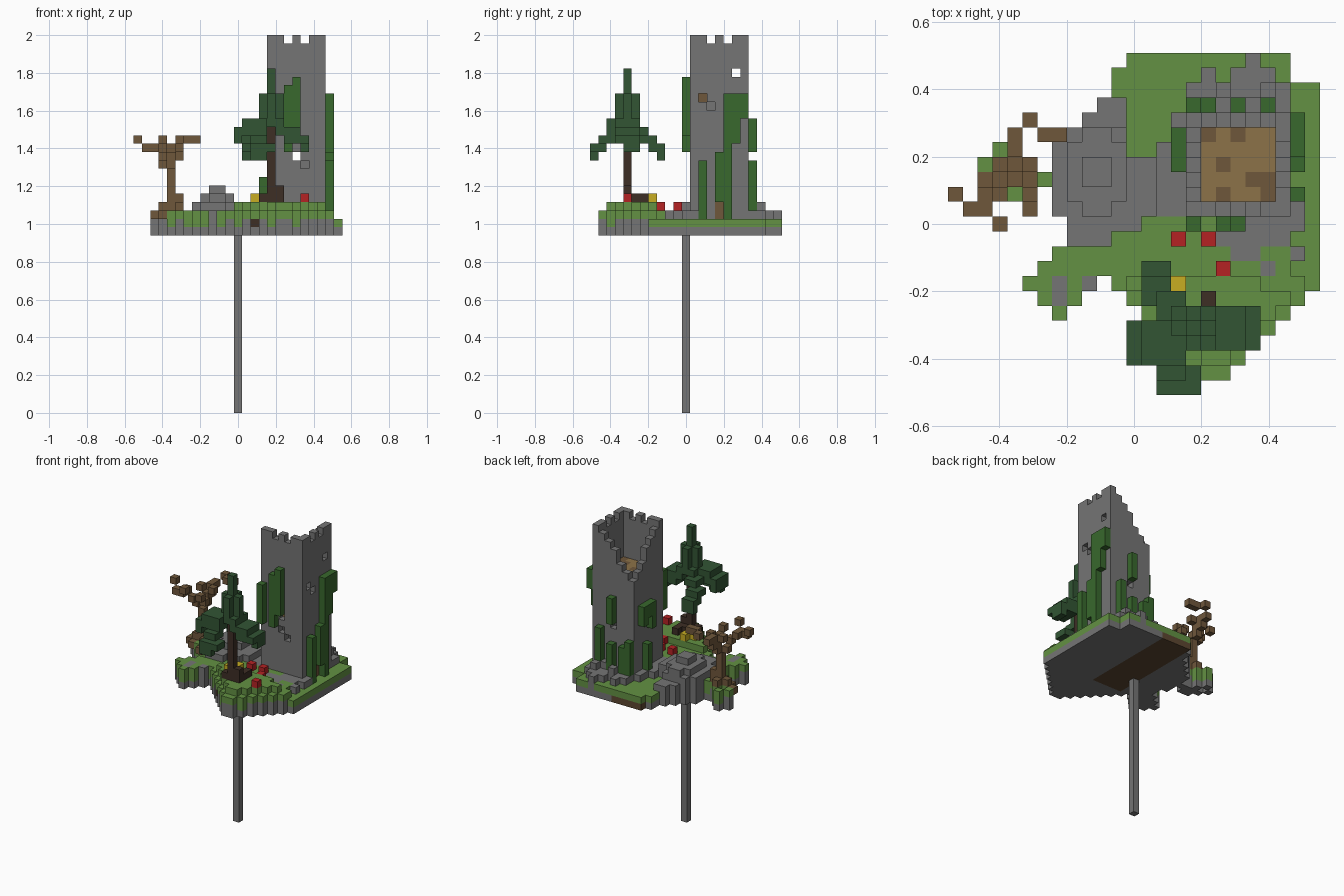
import bpy
import bmesh
import random
from mathutils import Vector

random.seed(4)
cube = bpy.data.objects.get("Cube")
if cube:
    bpy.data.objects.remove(cube)

UNIT = 0.0442              # edge of one block
BASE = 2 - 24 * UNIT       # underside of the island


def material(name, code):
    """Flat material from a hex colour, stored as linear values."""
    channels = [int(code[n:n + 2], 16) / 255 for n in (0, 2, 4)]
    colour = [c / 12.92 if c < 0.04 else ((c + 0.055) / 1.055) ** 2.4 for c in channels] + [1]
    mat = bpy.data.materials.new(name)
    mat.use_nodes = True
    mat.diffuse_color = colour
    mat.node_tree.nodes["Principled BSDF"].inputs["Base Color"].default_value = colour
    return mat


MATERIALS = {
    "stone": material("stone", "757575"),
    "grass": material("grass", "639143"),
    "vine": material("vine", "38682d"),
    "needles": material("needles", "325534"),
    "dead wood": material("dead wood", "6f573b"),
    "planks": material("planks", "8c7248"),
    "bark": material("bark", "3d2e25"),
    "red": material("red petals", "b52224"),
    "yellow": material("yellow petals", "c8ae22"),
    "soil": material("soil", "5c4630"),
}
blocks = {}                # grid cell -> (part, colour)
ground = {}                # grid column -> (surface, height)


def span(s):
    """Inclusive range from a pair, or a single number."""
    low, high = s if isinstance(s, tuple) else (s, s)
    return range(low, high + 1)


def put(part, colour, *cells):
    for cell in cells:
        blocks[cell] = (part, colour)


def fill(part, colour, xs, ys, zs):
    put(part, colour, *[(x, y, z) for x in span(xs) for y in span(ys) for z in span(zs)])


def land(surface, height, xs, ys):
    for x in span(xs):
        for y in span(ys):
            ground[x, y] = (surface, height)


# Low meadow at the back and left side
land("grass", 1, (0, 10), (10, 11))
land("grass", 1, -1, (9, 10))
land("grass", 1, (0, 12), (-3, 9))
land("grass", 1, 12, -4)

# Raised lawn in front, tapering to a point
land("grass", 2, (-4, 7), (-1, 0))
land("grass", 2, (-5, 10), -2)
land("grass", 2, (-6, 10), -3)
land("grass", 2, (-1, 11), -4)
land("grass", 3, (0, 8), -4)
for y in range(-10, -4):
    left, right = -5 - y, 16 + y
    land("grass", 2, (left, right), y)
    if y > -10:
        land("grass", 3, (left + 1, right - 1), y)

# Ragged spur at the front right corner and banks under the dead tree
land("grass", 2, (-7, -4), -4)
land("grass", 2, (-6, -4), -5)
land("grass", 2, -5, -6)
land("stone", 2, -5, (-5, -4))
land("stone", 2, -3, -4)
land("grass", 2, (-9, -6), 3)
land("grass", 2, (-8, -7), 2)
land("grass", 2, -10, 4)
land("grass", 2, -8, 4)
land("grass", 2, -9, 5)

# Rubble hill, rising in steps
land("stone", 2, (-3, -1), 7)
land("stone", 2, (-2, -1), 8)
land("stone", 3, (-5, 1), (1, 4))
land("stone", 3, (-5, -1), 5)
land("stone", 3, (-4, -1), 6)
land("stone", 3, (-4, 0), 0)
land("stone", 3, (-4, -2), -1)
land("stone", 4, (-4, -1), (2, 5))
land("stone", 4, (-3, -2), (1, 6))
land("stone", 5, (-3, -2), (3, 4))

# Footing and loose stones around the tower
land("stone", 2, (2, 3), (1, 5))
land("stone", 2, 3, (6, 7))
land("stone", 2, (4, 10), (1, 9))
land("stone", 2, (8, 10), 0)
land("stone", 2, (6, 10), -1)
land("stone", 2, (7, 8), -2)
land("stone", 2, 9, -3)
land("stone", 2, 11, (0, 1))
land("stone", 2, 11, -2)
land("stone", 2, (7, 9), 10)
land("stone", 2, 5, 10)
land("stone", 2, 8, 11)
for x in (4, 6, 8, 9):
    land("stone", 3, x, random.choice((8, 9)))

# Raise the island: turf on top, mixed layers below, stone underside
for (x, y), (surface, height) in ground.items():
    for z in range(height + 1):
        green = surface == "grass" and z > 0 and (z == height or random.random() < 0.5)
        put("island", "grass" if green else "stone", (x, y, z))
fill("island", "soil", (0, 4), (-3, 11), 0)
put("island", "bark", (2, -7, 1))

# Tower: hollow square shaft, crenels on top, back corner crumbled
X0, X1, Y0, Y1 = 4, 10, 1, 7
for x in range(X0, X1 + 1):
    for y in range(Y0, Y1 + 1):
        if X0 < x < X1 and Y0 < y < Y1:
            continue
        along = x if y in (Y0, Y1) else y + 3
        gap = x - X0 + Y1 - y
        limit = 22 if along in (6, 8) else 23
        if x == X0 or y == Y1:
            limit = min(limit, 16 + gap + (gap > 2))
        fill("tower", "stone", x, y, (2, limit))
openings = [(10, 6, 19), (10, 2, 16), (10, 3, 15), (7, 1, 9), (7, 7, 9),
            (8, 1, 8), (7, 1, 11)]
for cell in openings:
    del blocks[cell]
fill("tower", "dead wood", X1, 4, (2, 3))

# Plank floors with worn patches
for level in (11, 16):
    for x in range(X0 + 1, X1):
        for y in range(Y0 + 1, Y1):
            worn = random.random() < 0.25
            put("tower_floor", "dead wood" if worn else "planks", (x, y, level))

# Vines climbing each wall: x, y, lowest, highest
VINES = [(11, 2, 2, 8), (11, 4, 4, 9), (11, 5, 2, 16), (11, 6, 11, 16), (11, 7, 14, 16),
         (4, 0, 10, 15), (6, 0, 10, 17), (7, 0, 12, 18),
         (4, 8, 3, 7), (5, 8, 3, 6), (7, 8, 10, 13), (7, 8, 2, 6), (9, 8, 3, 8),
         (3, 4, 9, 12), (3, 5, 11, 12), (3, 6, 10, 12), (3, 5, 3, 6)]
for x, y, low, high in VINES:
    fill("vines", "vine", x, y, (low, high))

# Evergreen: crown, four drooping boughs, trunk
LEAF = ("pine_needles", "needles")
fill(*LEAF, 4, -7, (13, 19))
fill(*LEAF, (3, 5), -7, (13, 16))
fill(*LEAF, 4, (-8, -6), (14, 16))
fill(*LEAF, (3, 5), (-8, -6), 13)
fill(*LEAF, (1, 3), (-9, -7), 13)
fill(*LEAF, (0, 1), (-9, -7), 12)
fill(*LEAF, 0, (-9, -7), 11)
fill(*LEAF, (5, 7), (-8, -6), 12)
fill(*LEAF, (6, 8), (-8, -6), 11)
fill(*LEAF, 8, (-7, -6), 10)
fill(*LEAF, (2, 3), (-6, -5), 12)
fill(*LEAF, (1, 2), (-5, -4), 11)
fill(*LEAF, (1, 2), (-4, -3), 10)
fill(*LEAF, (1, 2), -3, 9)
fill(*LEAF, (2, 3), (-9, -8), 12)
fill(*LEAF, (2, 3), (-10, -9), 11)
fill(*LEAF, (2, 4), (-11, -10), 10)
fill(*LEAF, (2, 3), -11, 9)
fill("pine_trunk", "bark", 4, -7, (4, 13))
fill("pine_trunk", "bark", 5, (-7, -5), 4)
put("pine_trunk", "bark", (5, -7, 5), (4, -6, 4), (3, -7, 4))

# Dead tree: roots, trunk and bare forked branches
DEAD = ("dead_tree", "dead wood")
fill(*DEAD, -8, 3, (2, 7))
fill(*DEAD, (-9, -7), 3, 3)
put(*DEAD, (-8, 4, 3), (-7, 2, 3), (-7, 1, 2), (-10, 3, 2), (-7, 3, 4), (-9, 2, 2))
put(*DEAD, (-9, 3, 8), (-9, 2, 9), (-10, 2, 10), (-10, 1, 10), (-11, 1, 10),
    (-12, 2, 11), (-9, 0, 11))
put(*DEAD, (-8, 4, 8), (-8, 4, 9), (-8, 5, 9), (-8, 5, 10), (-9, 4, 10), (-8, 6, 10),
    (-7, 7, 11), (-7, 4, 10), (-6, 6, 11), (-5, 6, 11), (-7, 1, 10), (-7, 2, 9))

# Flowers
put("red_flowers", "red", (3, -1, 3), (5, -1, 3), (6, -3, 3), (8, -7, 4))
put("yellow_flowers", "yellow", (2, -5, 4), (3, -5, 4), (3, -4, 4))

# Turn each part into one mesh made of its exposed block faces
SIDES = [Vector(s) for s in ((1, 0, 0), (0, 1, 0), (0, 0, 1))]
for part in sorted({p for p, c in blocks.values()}):
    own = {cell: c for cell, (p, c) in blocks.items() if p == part}
    colours = sorted(set(own.values()))
    bm = bmesh.new()
    for cell, colour in own.items():
        middle = Vector(cell) + Vector((0, 0, 0.5))
        for n in range(3):
            for sign in (1, -1):
                out = SIDES[n] * sign
                if tuple(int(a + b) for a, b in zip(cell, out)) in blocks:
                    continue
                u, v = SIDES[(n + 1) % 3] / 2, SIDES[(n + 2) % 3] / 2 * sign
                face = middle + out / 2
                corners = [face - u - v, face + u - v, face + u + v, face - u + v]
                quad = bm.faces.new([bm.verts.new(p * UNIT + Vector((0, 0, BASE)))
                                     for p in corners])
                quad.material_index = colours.index(colour)
    bmesh.ops.remove_doubles(bm, verts=bm.verts, dist=UNIT / 100)
    mesh = bpy.data.meshes.new(part)
    bm.to_mesh(mesh)
    bm.free()
    for colour in colours:
        mesh.materials.append(MATERIALS[colour])
    bpy.context.collection.objects.link(bpy.data.objects.new(part, mesh))

# Square post carrying the island
bpy.ops.mesh.primitive_cube_add(size=1, location=(0, 0, BASE / 2))
post = bpy.context.object
post.name = "support_post"
post.scale = (UNIT, UNIT, BASE)
post.data.materials.append(MATERIALS["stone"])
